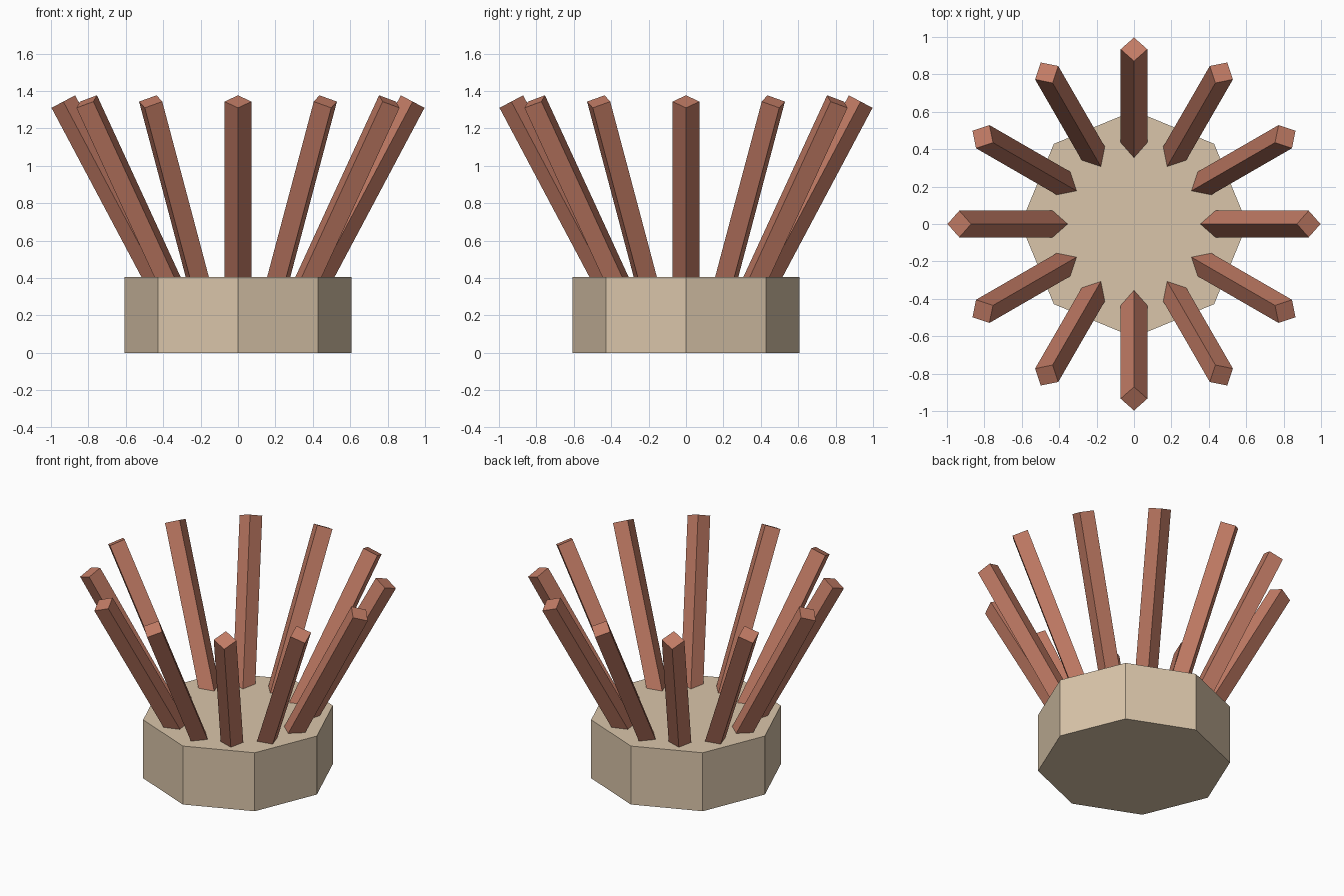
import bpy
from math import radians, sin, cos, pi
from mathutils import Matrix, Vector

if "Cube" in bpy.data.objects:
    bpy.data.objects.remove(bpy.data.objects["Cube"])


def material(name, color):
    m = bpy.data.materials.new(name)
    m.diffuse_color = color
    m.use_nodes = True
    m.node_tree.nodes["Principled BSDF"].inputs["Base Color"].default_value = m.diffuse_color
    return m


def prism(name, sides, radius, height, mat):
    bpy.ops.mesh.primitive_cylinder_add(vertices=sides, radius=radius, depth=height)
    ob = bpy.context.object
    ob.name = name
    ob.data.materials.append(mat)
    # Rest the prism on its local origin, one corner facing +x
    turn = Matrix.Rotation(pi / 2, 4, 'Z')
    ob.data.transform(Matrix.Translation((0, 0, height / 2)) @ turn)
    return ob


tan = material("tan", (0.70, 0.56, 0.40, 1))
red_brown = material("red_brown", (0.54, 0.20, 0.13, 1))

# Octagonal base
BASE_R, BASE_H = 0.606, 0.406
base = prism("base", 8, BASE_R, BASE_H, tan)

# Ring of square spikes leaning outward, feet sunk slightly into the base
COUNT, TILT, LENGTH = 12, radians(28), 1.11
TOP_R, TOP_Z = 0.934, 1.343
foot = Vector((TOP_R - LENGTH * sin(TILT), 0, TOP_Z - LENGTH * cos(TILT)))
for i in range(COUNT):
    spike = prism(f"spike_{i + 1}", 4, 0.0715, LENGTH, red_brown)
    spike.matrix_world = (Matrix.Rotation(2 * pi * i / COUNT, 4, 'Z')
                          @ Matrix.Translation(foot)
                          @ Matrix.Rotation(TILT, 4, 'Y'))
